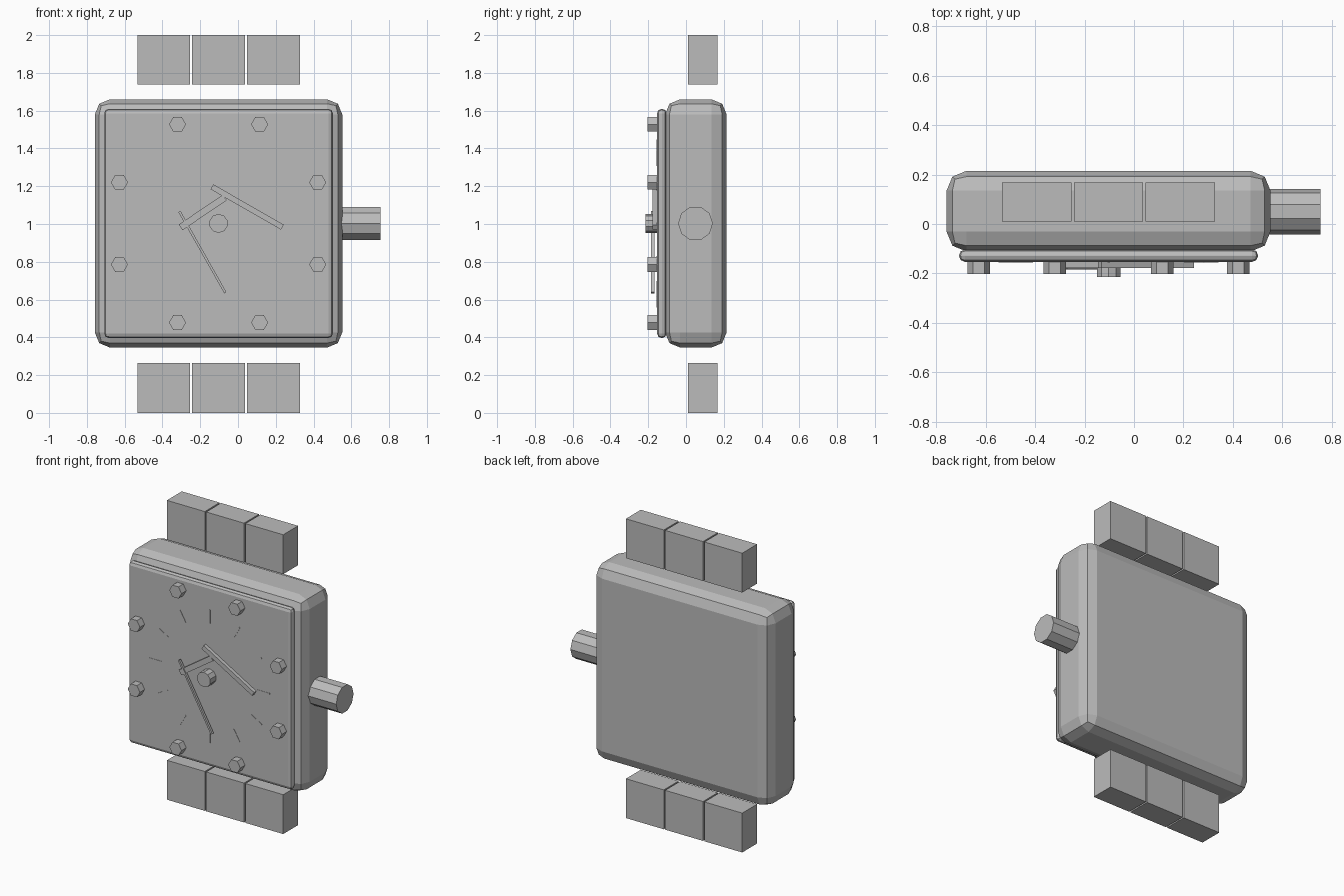
import bpy, bmesh, math
from mathutils import Matrix, Vector

old = bpy.data.objects.get("Cube")
if old:
    bpy.data.objects.remove(old)

CX, CZ = -0.103, 1.003          # centre of the dial
DIAL = -0.153                   # front surface of the dial

grey = bpy.data.materials.new("plain grey")
grey.use_nodes = True
grey.diffuse_color = (0.5, 0.5, 0.5, 1)
grey.node_tree.nodes["Principled BSDF"].inputs["Base Color"].default_value = grey.diffuse_color


def finish(name, bm, matrix):
    bm.transform(matrix)
    bmesh.ops.recalc_face_normals(bm, faces=bm.faces)
    mesh = bpy.data.meshes.new(name)
    bm.to_mesh(mesh)
    bm.free()
    mesh.materials.append(grey)
    obj = bpy.data.objects.new(name, mesh)
    bpy.context.collection.objects.link(obj)
    return obj


def box(name, centre, size, angle=0, bevel=0, segments=1):
    """Box turned about the y axis, with optional bevelled edges."""
    bm = bmesh.new()
    bmesh.ops.create_cube(bm, size=1)
    bm.transform(Matrix.Diagonal((*size, 1)))
    if bevel:
        bmesh.ops.bevel(bm, geom=bm.edges[:], offset=bevel, segments=segments,
                        profile=0.5, affect='EDGES')
    return finish(name, bm, Matrix.Translation(centre) @ Matrix.Rotation(angle, 4, 'Y'))


def cylinder(name, start, end, radius, sides, turn=0):
    """Faceted cylinder between two points."""
    start, end = Vector(start), Vector(end)
    axis = end - start
    bm = bmesh.new()
    bmesh.ops.create_cone(bm, cap_ends=True, segments=sides, radius1=radius,
                          radius2=radius, depth=axis.length)
    bm.transform(Matrix.Rotation(turn, 4, 'Z'))
    rot = axis.to_track_quat('Z', 'Y').to_matrix().to_4x4()
    return finish(name, bm, Matrix.Translation((start + end) / 2) @ rot)


def hand(name, start, end, width, front, back):
    """Flat bar in the dial plane between two (x, z) points."""
    a, b = Vector(start), Vector(end)
    d, mid = b - a, (a + b) / 2
    return box(name, (mid.x, (front + back) / 2, mid.y),
               (d.length, back - front, width), -math.atan2(d.y, d.x))


# Case and dial plate
box("case", (CX, 0.052, CZ), (1.31, 0.326, 1.314), bevel=0.08, segments=2)
box("dial_plate", (CX, -0.128, CZ), (1.21, 0.05, 1.214), bevel=0.024, segments=2)

# Crown on the side
cylinder("crown", (0.5, 0.05, CZ), (0.755, 0.05, CZ), 0.092, 10, math.pi / 2)

# Strap links above and below the case
for side, z in (("upper", 1.869), ("lower", 0.132)):
    for i in range(3):
        box(f"{side}_strap_link_{i + 1}", (CX + (i - 1) * 0.29, 0.089, z),
            (0.28, 0.157, 0.263))

# Hexagonal studs around the dial
for i in range(8):
    a = math.radians(22.5 + 45 * i)
    x, z = CX + 0.568 * math.cos(a), CZ + 0.568 * math.sin(a)
    cylinder(f"stud_{i + 1}", (x, -0.14, z), (x, -0.203, z), 0.045, 6, math.pi / 2)

# Thin hour markers, almost flush with the dial
for i in range(12):
    a = math.radians(30 * i)
    x, z = CX + 0.4 * math.sin(a), CZ + 0.4 * math.cos(a)
    box(f"hour_marker_{i + 1}", (x, DIAL, z), (0.01, 0.004, 0.09), a)

# Centre pin and hands
cylinder("centre_pin", (CX, -0.14, CZ), (CX, -0.215, CZ), 0.05, 10)
hand("minute_hand", (-0.138, 1.197), (0.235, 0.983), 0.03, -0.177, -0.15)
hand("hour_hand", (-0.304, 0.982), (-0.07, 1.14), 0.036, -0.178, -0.15)
hand("second_hand", (-0.31, 1.066), (-0.067, 0.636), 0.013, -0.184, -0.168)
